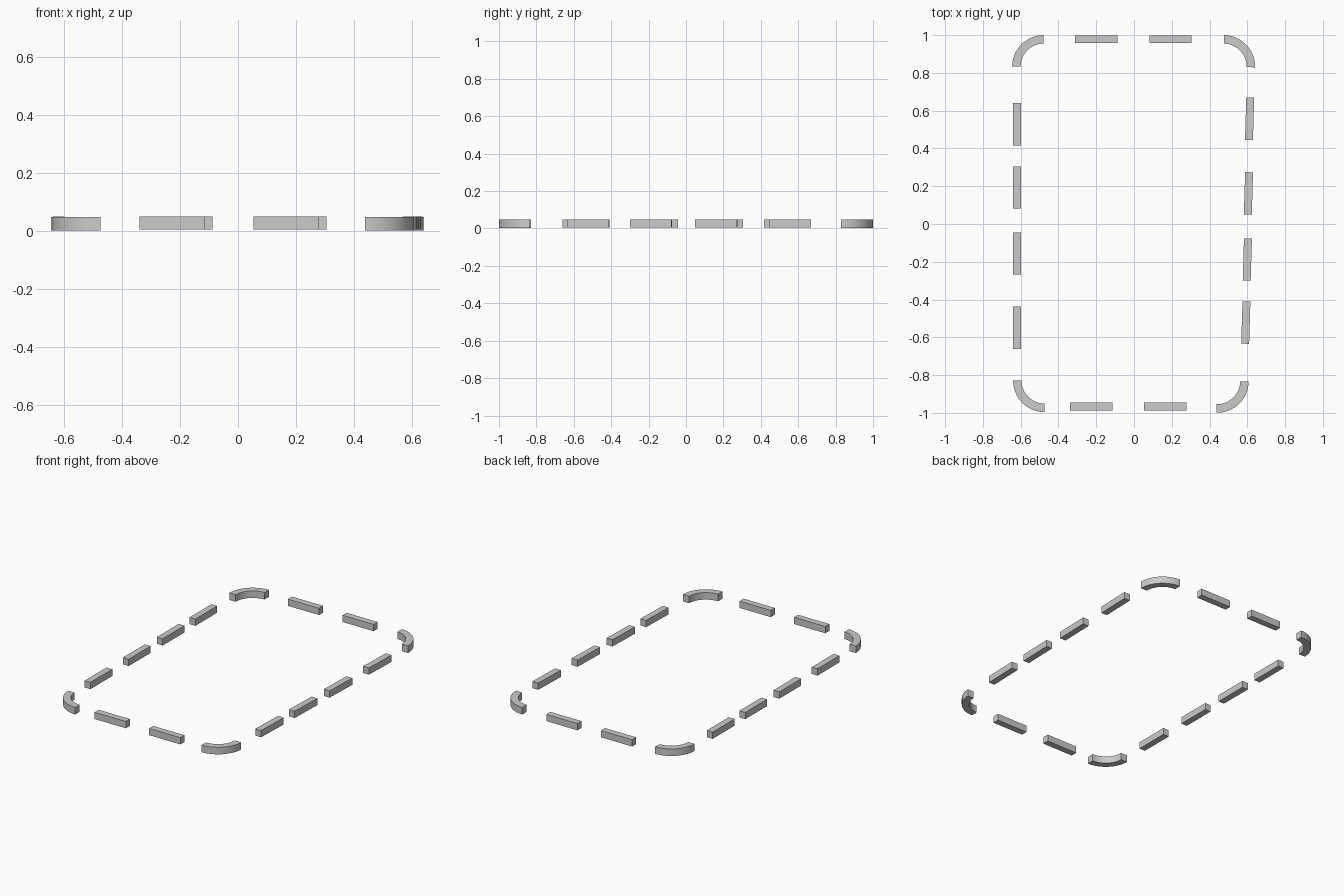
import bpy, bmesh
from math import radians, sin, cos, pi

if "Cube" in bpy.data.objects:
    bpy.data.objects.remove(bpy.data.objects["Cube"])

LENGTH, WIDTH = 0.224, 0.042
OUTER, INNER = 0.167, 0.122
STEPS = 16


def prism(name, outline, z0, z1, loc, angle, smooth=False):
    """Extrude a closed outline from z0 to z1 and place it."""
    bm = bmesh.new()
    face = bm.faces.new([bm.verts.new((x, y, z0)) for x, y in outline])
    ext = bmesh.ops.extrude_face_region(bm, geom=[face])
    for v in ext["geom"]:
        if isinstance(v, bmesh.types.BMVert):
            v.co.z = z1
    bmesh.ops.recalc_face_normals(bm, faces=bm.faces)
    mesh = bpy.data.meshes.new(name)
    bm.to_mesh(mesh)
    bm.free()
    ob = bpy.data.objects.new(name, mesh)
    bpy.context.collection.objects.link(ob)
    ob.location = (loc[0], loc[1], 0)
    ob.rotation_euler.z = radians(angle)
    if smooth:
        bpy.ops.object.select_all(action='DESELECT')
        ob.select_set(True)
        bpy.context.view_layer.objects.active = ob
        bpy.ops.object.shade_smooth_by_angle(angle=radians(30))
    return ob


def bar(name, x, y, angle):
    a, b = LENGTH / 2, WIDTH / 2
    prism(name, [(-a, -b), (a, -b), (a, b), (-a, b)], 0.005, 0.049, (x, y), angle)


def corner(name, x, y, angle):
    t = [i * pi / 2 / STEPS for i in range(STEPS + 1)]
    outline = [(OUTER * cos(a), OUTER * sin(a)) for a in t]
    outline += [(INNER * cos(a), INNER * sin(a)) for a in reversed(t)]
    prism(name, outline, 0.002, 0.048, (x, y), angle, True)


# Left side dashes
for i, y in enumerate((0.528, 0.193, -0.156, -0.549)):
    bar(f"left_dash_{i + 1}", -0.619, y, 90)

# Right side dashes, leaning slightly outwards to the back
for i, (x, y) in enumerate(((0.612, 0.557), (0.606, 0.162), (0.600, -0.188), (0.592, -0.522))):
    bar(f"right_dash_{i + 1}", x, y, 88.3)

# Back and front dashes
for i, x in enumerate((-0.200, 0.193)):
    bar(f"back_dash_{i + 1}", x, 0.978, 0)
for i, x in enumerate((-0.227, 0.165)):
    bar(f"front_dash_{i + 1}", x, -0.967, 0)

# Quarter-ring corners
corner("back_right_corner", 0.474, 0.833, -1.2)
corner("back_left_corner", -0.478, 0.833, 90)
corner("front_left_corner", -0.473, -0.829, 180)
corner("front_right_corner", 0.440, -0.832, 269)
